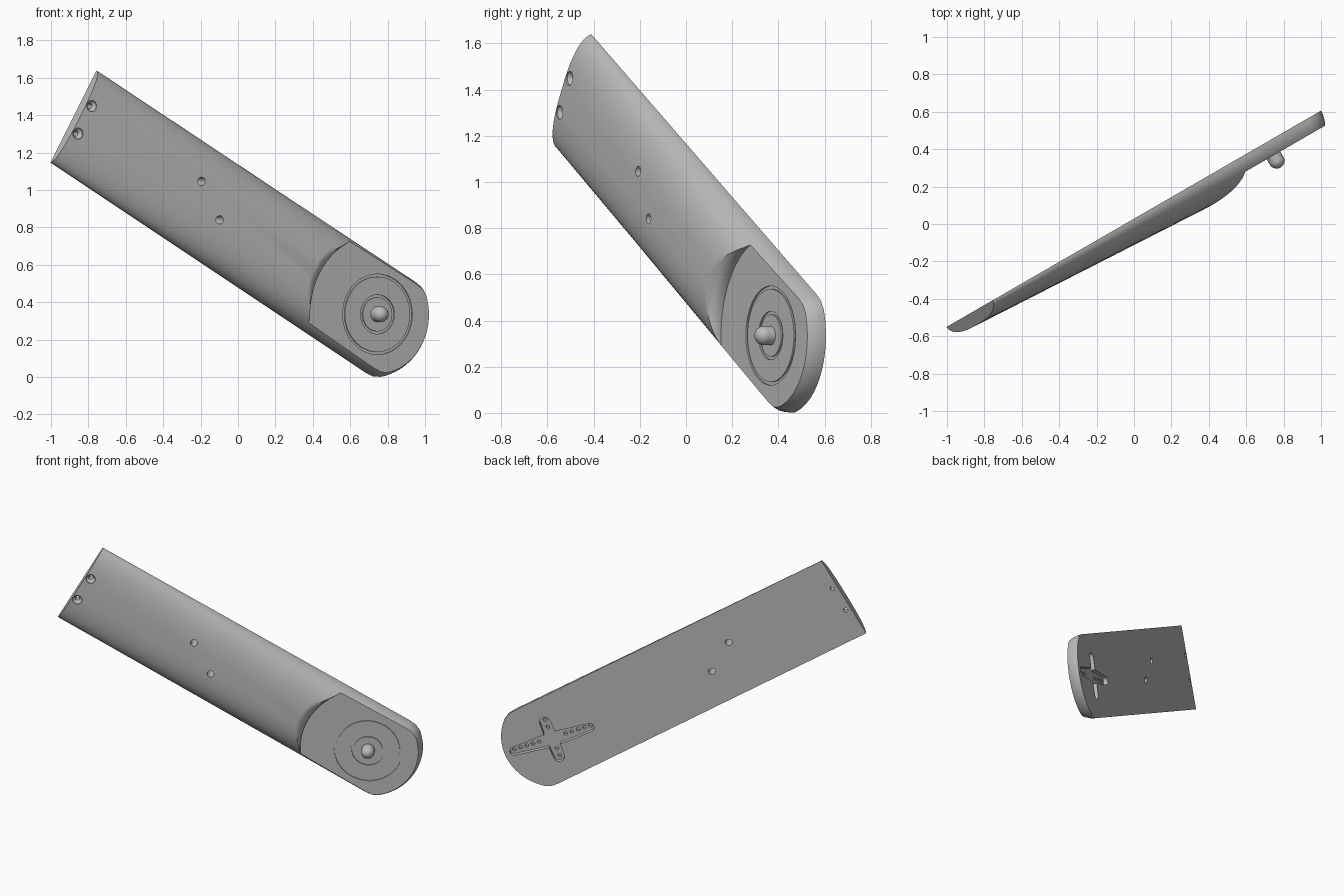
import bpy, bmesh
from math import sin, cos, pi, radians, sqrt, atan2
from mathutils import Matrix, Vector

if "Cube" in bpy.data.objects:
    bpy.data.objects.remove(bpy.data.objects["Cube"], do_unlink=True)

grey = bpy.data.materials.new("matte grey")
grey.use_nodes = True
grey.diffuse_color = (0.5, 0.5, 0.5, 1)
grey.node_tree.nodes["Principled BSDF"].inputs["Base Color"].default_value = (0.5, 0.5, 0.5, 1)

START, HALF, END_R, FACE = -2.114, 0.284, 0.34, 0.08   # arm end, half width, round end, pivot face height


def loft(name, stacks, closed=False):
    """Skin stacks of equal rings into one mesh; closed joins last ring to first."""
    bm = bmesh.new()
    for rings in stacks:
        loops = [[bm.verts.new(p) for p in ring] for ring in rings]
        n = len(loops[0])
        pairs = list(zip(loops, loops[1:]))
        if closed:
            pairs.append((loops[-1], loops[0]))
        else:
            bm.faces.new(loops[0][::-1])
            bm.faces.new(loops[-1])
        for a, b in pairs:
            for i in range(n):
                j = (i + 1) % n
                bm.faces.new((a[i], a[j], b[j], b[i]))
    bmesh.ops.recalc_face_normals(bm, faces=bm.faces)
    mesh = bpy.data.meshes.new(name)
    bm.to_mesh(mesh)
    bm.free()
    mesh.materials.append(grey)
    ob = bpy.data.objects.new(name, mesh)
    bpy.context.collection.objects.link(ob)
    return ob


def lathe(profile, u=0, v=0, n=32):
    """Rings around the plate normal from (radius, height) points."""
    return [[(u + r * cos(2 * pi * i / n), v + r * sin(2 * pi * i / n), h) for i in range(n)]
            for r, h in profile]


def cut(target, cutter):
    cutter.hide_render = True
    mod = target.modifiers.new("cut", 'BOOLEAN')
    mod.operation, mod.solver, mod.object = 'DIFFERENCE', 'EXACT', cutter
    bpy.ops.object.select_all(action='DESELECT')
    bpy.context.view_layer.objects.active = target
    target.select_set(True)
    bpy.ops.object.modifier_apply(modifier=mod.name)
    bpy.data.objects.remove(cutter, do_unlink=True)


# Arm body: domed bar with a flat back, tapering in thickness, round at the pivot end
def outline(d, rise):
    w, r = HALF - d, END_R - d
    corner = sqrt(r * r - w * w)
    ease = 0.13 * w / HALF
    a0 = atan2(w, corner) - ease
    half = [(START + (corner - 0.05 - START) * i / 12, w) for i in range(13)]
    half.append((corner - 0.005, w * 0.982))
    half += [(r * cos(a0 * (1 - i / 14)), r * sin(a0 * (1 - i / 14))) for i in range(15)]
    full = half + [(u, -v) for u, v in half[-2::-1]]
    return [(u, v, rise * (0.168 + 0.0457 * u)) for u, v in full]


angles = [radians(7 * k) for k in range(13)]
body = loft("arm_body", [[outline(HALF * (1 - cos(a) ** (2 / 2.7)), sin(a)) for a in angles]])

# Stepped pivot face with a rounded step
step = [(0.43, FACE), (0.43, 0.1), (0.44, 0.122), (0.455, 0.135), (0.48, 0.144), (0.52, 0.149), (0.52, 0.3)]
cut(body, loft("step_cutter", [lathe(step, n=128)]))

# Two ring grooves around the pivot
for r in (0.098, 0.208):
    washer = [(r - 0.007, FACE - 0.007), (r + 0.007, FACE - 0.007), (r + 0.007, 0.12), (r - 0.007, 0.12)]
    cut(body, loft("groove_cutter", [lathe(washer, n=96)], closed=True))

# Through holes in the middle and countersunk holes at the far end
through = [(0.022, -0.05), (0.022, 0.25)]
sunk = [(0.014, -0.05), (0.014, 0.048), (0.03, 0.064), (0.032, 0.2)]
cut(body, loft("hole_cutter", [lathe(through, -1.31, 0.065), lathe(through, -1.115, -0.06)]))
cut(body, loft("sunk_cutter", [lathe(sunk, -2.08, s * 0.085) for s in (-1, 1)]))

# Cross-shaped pocket in the back, with small holes in its floor
turn = Matrix.Rotation(radians(9), 4, 'Z')
mid = Vector((0.02, 0, 0))


def arm_slot(length, wide, tip, along_v):
    pts = []
    for s in (1, -1):
        pts.append((0, -s * wide))
        pts += [(s * (length - tip + tip * cos(a)), s * tip * sin(a))
                for a in [radians(-90 + 18 * i) for i in range(11)]]
    spin = turn @ Matrix.Rotation(pi / 2 if along_v else 0, 4, 'Z')
    flat = [spin @ Vector((x, y, 0)) + mid for x, y in pts]
    return [[(p.x, p.y, h) for p in flat] for h in (-0.05, 0.03)]


for size in ((0.285, 0.05, 0.028, False), (0.16, 0.04, 0.034, True)):
    cut(body, loft("pocket_cutter", [arm_slot(*size)]))
spots = [(s * (0.09 + 0.042 * i), 0) for s in (-1, 1) for i in range(5)]
spots += [(0, s * d) for s in (-1, 1) for d in (0.08, 0.13)]
dots = [turn @ Vector((x, y, 0)) + mid for x, y in spots]
cut(body, loft("dot_cutter", [lathe([(0.012, -0.02), (0.012, 0.05)], p.x, p.y, 16) for p in dots]))

# Round-ended pivot pin
tip = [(0.042 * cos(a), 0.113 + 0.042 * sin(a)) for a in [radians(11 * k) for k in range(9)]]
pin = loft("pivot_pin", [lathe([(0.042, 0.06)] + tip)])

# Pose: long axis turned and tilted 30 degrees, back plane upright
u = Vector((0.75, 0.433, -0.5))
v = Vector((0.433, 0.25, 0.866))
pose = Matrix((u, v, u.cross(v))).transposed().to_4x4()
pose.translation = (0.706, 0.436, 0.335)
for ob in (body, pin):
    ob.data.transform(pose)
    bpy.ops.object.select_all(action='DESELECT')
    bpy.context.view_layer.objects.active = ob
    ob.select_set(True)
    bpy.ops.object.shade_smooth_by_angle(angle=radians(30))
